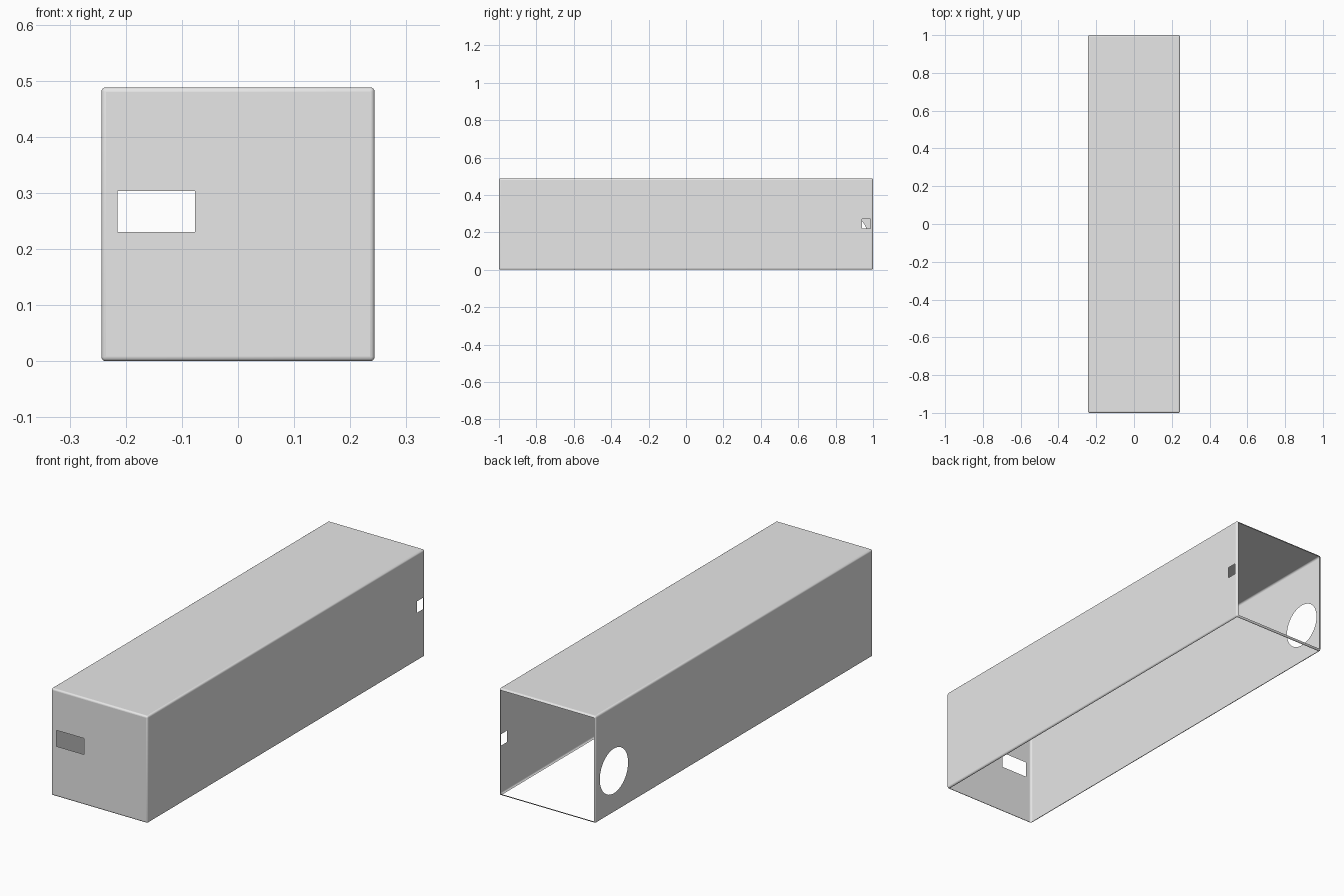
import bpy, bmesh, math
from mathutils import Vector

if "Cube" in bpy.data.objects:
    bpy.data.objects.remove(bpy.data.objects["Cube"])

W, L, H, R = 0.487, 2.0, 0.488, 0.008

bm = bmesh.new()
bmesh.ops.create_cube(bm, size=1)
for v in bm.verts:
    v.co = Vector((v.co.x * W, v.co.y * L, (v.co.z + 0.5) * H))

# Rounded edges all round the casing
bmesh.ops.bevel(bm, geom=list(bm.edges), offset=R, offset_type='OFFSET',
                segments=4, profile=0.5, affect='EDGES', clamp_overlap=True)
bm.normal_update()
for f in bm.faces:
    f.smooth = f.calc_area() < 0.1


def panel(normal):
    """The large flat panel facing a direction."""
    n = Vector(normal)
    return max((f for f in bm.faces if f.normal.dot(n) > 0.99),
               key=lambda f: f.calc_area())


def cut_hole(normal, points):
    """Replace a flat panel by one with a hole along the given points."""
    n = Vector(normal)
    old = panel(normal)
    edges = list(old.edges)
    bmesh.ops.delete(bm, geom=[old], context='FACES_ONLY')
    vs = [bm.verts.new(p) for p in points]
    edges += [bm.edges.new((vs[i], vs[(i + 1) % len(vs)])) for i in range(len(vs))]
    res = bmesh.ops.triangle_fill(bm, use_beauty=True, use_dissolve=False,
                                  edges=edges, normal=n)
    for f in res['geom']:
        if isinstance(f, bmesh.types.BMFace):
            f.smooth = False
            f.normal_update()
            if f.normal.dot(n) < 0:
                f.normal_flip()


def rect(a0, a1, b0, b1):
    return [(a0, b0), (a1, b0), (a1, b1), (a0, b1)]


# Open underside and open back
bmesh.ops.delete(bm, geom=[panel((0, 0, -1)), panel((0, 1, 0))], context='FACES_ONLY')

# Front window, small right slot, round left port
cut_hole((0, -1, 0), [(x, -L / 2, z) for x, z in rect(-0.215, -0.077, 0.23, 0.303)])
cut_hole((1, 0, 0), [(W / 2, y, z) for y, z in rect(0.941, 0.986, 0.22, 0.272)])
N = 48
cut_hole((-1, 0, 0), [(-W / 2, 0.867 + 0.102 * math.cos(2 * math.pi * i / N),
                       0.19 + 0.102 * math.sin(2 * math.pi * i / N)) for i in range(N)])

mesh = bpy.data.meshes.new("casing")
bm.to_mesh(mesh)
bm.free()
casing = bpy.data.objects.new("casing", mesh)
bpy.context.collection.objects.link(casing)

grey = bpy.data.materials.new("light_grey")
grey.diffuse_color = (0.8, 0.8, 0.8, 1)
grey.use_nodes = True
grey.node_tree.nodes["Principled BSDF"].inputs["Base Color"].default_value = grey.diffuse_color
mesh.materials.append(grey)
